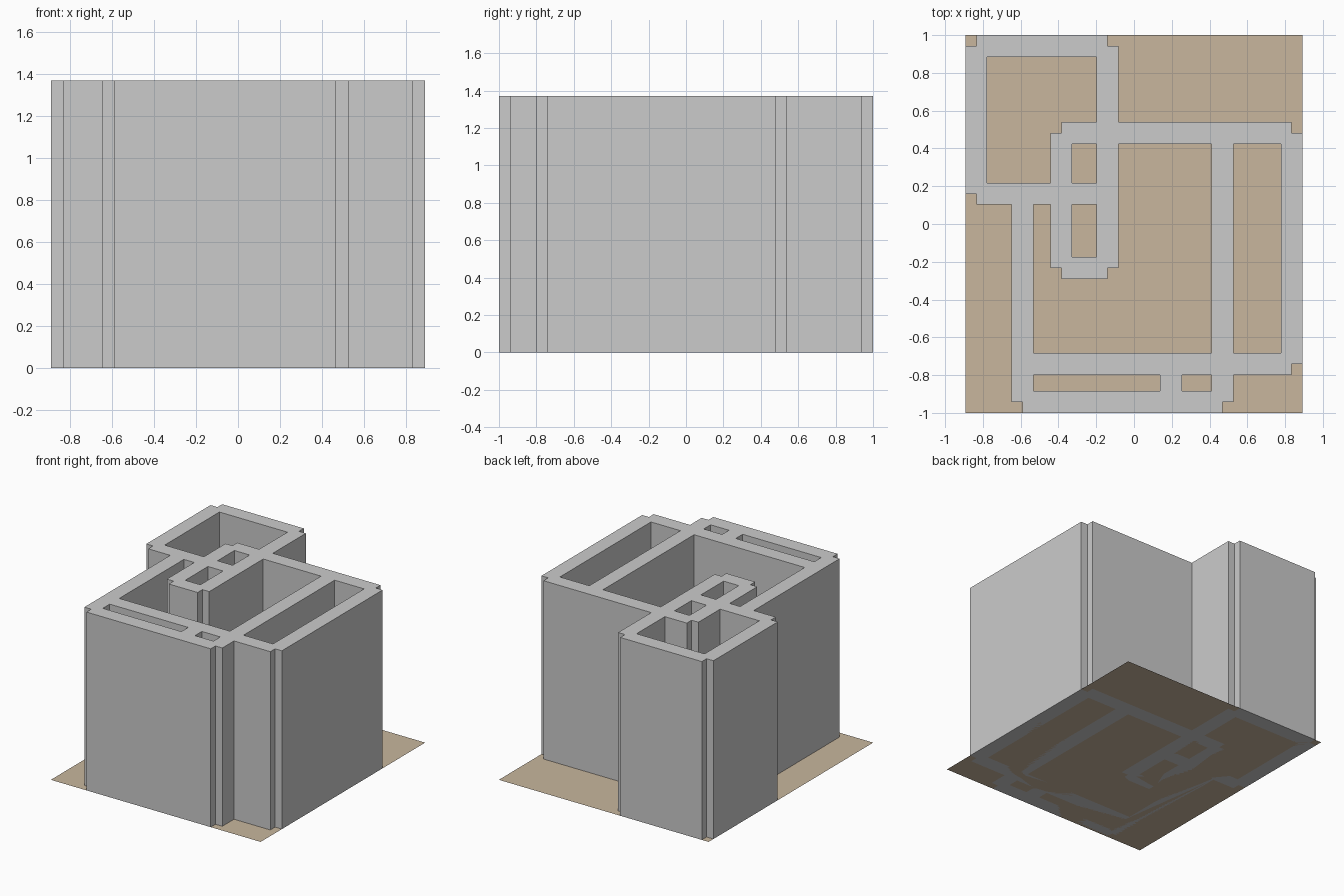
import bpy, bmesh
from math import radians

if "Cube" in bpy.data.objects:
    bpy.data.objects.remove(bpy.data.objects["Cube"])

HEIGHT = 1.372
HALF = 0.058          # half of the wall thickness

# Wall centre lines: (x, y0, y1) run along y, (y, x0, x1) run along x
ALONG_Y = [(-0.835, 0.16, 0.942), (-0.14, -0.233, 0.942), (-0.385, -0.233, 0.482),
           (0.835, -0.742, 0.482), (0.468, -0.942, 0.482), (-0.59, -0.942, 0.16),
           (0.195, -0.942, -0.742)]
ALONG_X = [(0.942, -0.835, -0.14), (0.16, -0.835, -0.14), (0.482, -0.385, 0.835),
           (-0.233, -0.385, -0.14), (-0.742, -0.59, 0.835), (-0.942, -0.59, 0.468)]

rects = [(x - HALF, x + HALF, a, b) for x, a, b in ALONG_Y]
rects += [(a, b, y - HALF, y + HALF) for y, a, b in ALONG_X]
rects = [tuple(round(v, 4) for v in r) for r in rects]


def add_object(name, bm):
    mesh = bpy.data.meshes.new(name)
    bm.to_mesh(mesh)
    bm.free()
    obj = bpy.data.objects.new(name, mesh)
    bpy.context.collection.objects.link(obj)
    return obj


# Walls: merge the overlapping wall strips into one plan, then raise it
xs = sorted({v for r in rects for v in r[:2]})
ys = sorted({v for r in rects for v in r[2:]})
bm = bmesh.new()
grid = {}


def corner(i, j):
    if (i, j) not in grid:
        grid[i, j] = bm.verts.new((xs[i], ys[j], 0))
    return grid[i, j]


for i in range(len(xs) - 1):
    for j in range(len(ys) - 1):
        cx, cy = (xs[i] + xs[i + 1]) / 2, (ys[j] + ys[j + 1]) / 2
        if any(a < cx < b and c < cy < d for a, b, c, d in rects):
            bm.faces.new([corner(i, j), corner(i + 1, j),
                          corner(i + 1, j + 1), corner(i, j + 1)])
plan = bm.faces[:]
raised = bmesh.ops.extrude_face_region(bm, geom=plan, use_keep_orig=True)
top = [g for g in raised["geom"] if isinstance(g, bmesh.types.BMVert)]
bmesh.ops.translate(bm, vec=(0, 0, HEIGHT), verts=top)
bmesh.ops.recalc_face_normals(bm, faces=bm.faces[:])
bmesh.ops.dissolve_limit(bm, angle_limit=radians(1), verts=bm.verts[:], edges=bm.edges[:])
add_object("walls", bm)

# Floor: thin rectangular sheet under the whole plan
bm = bmesh.new()
w, d = 0.835 + HALF, 1.0
bm.faces.new([bm.verts.new(p) for p in [(-w, -d, 0), (w, -d, 0), (w, d, 0), (-w, d, 0)]])
floor = add_object("floor", bm)
mat = bpy.data.materials.new("floor_beige")
mat.diffuse_color = (0.58, 0.47, 0.34, 1)
mat.use_nodes = True
mat.node_tree.nodes["Principled BSDF"].inputs["Base Color"].default_value = mat.diffuse_color
floor.data.materials.append(mat)
